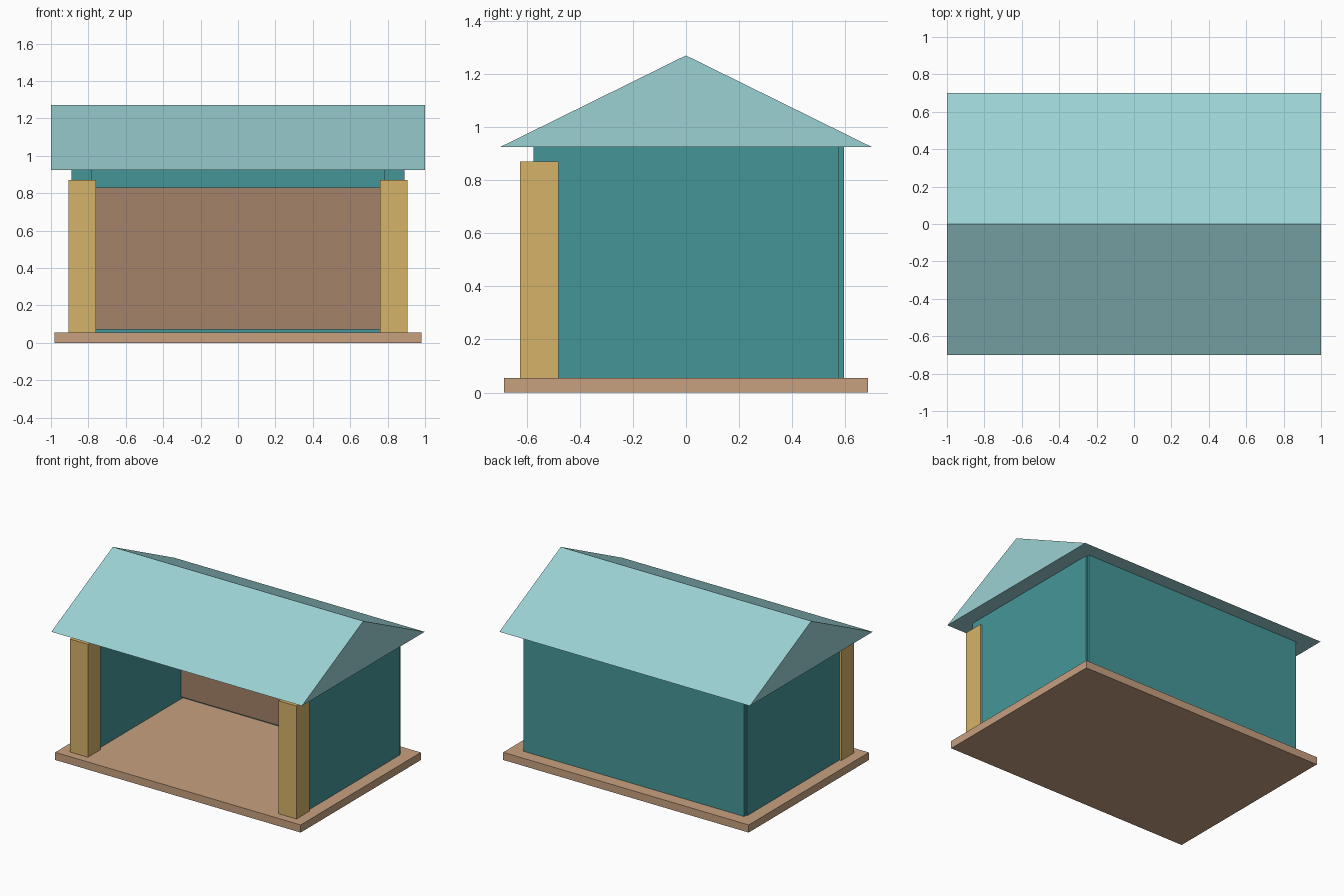
import bpy
import bmesh

if "Cube" in bpy.data.objects:
    bpy.data.objects.remove(bpy.data.objects["Cube"])


def material(name, rgb):
    # display colour converted to linear
    m = bpy.data.materials.new(name)
    m.diffuse_color = [((c + 0.055) / 1.055) ** 2.4 for c in rgb] + [1.0]
    m.use_nodes = True
    m.node_tree.nodes["Principled BSDF"].inputs["Base Color"].default_value = m.diffuse_color
    return m


teal = material("teal_wall", (0.27, 0.59, 0.60))
light_teal = material("light_teal_roof", (0.61, 0.82, 0.83))
tan = material("tan_floor", (0.78, 0.63, 0.50))
brown = material("brown_panel", (0.64, 0.51, 0.41))
gold = material("gold_post", (0.84, 0.70, 0.41))


def finish(name, bm, mat):
    bmesh.ops.recalc_face_normals(bm, faces=bm.faces)
    mesh = bpy.data.meshes.new(name)
    bm.to_mesh(mesh)
    bm.free()
    mesh.materials.append(mat)
    obj = bpy.data.objects.new(name, mesh)
    bpy.context.collection.objects.link(obj)


def box(name, xs, ys, zs, mat):
    bm = bmesh.new()
    bmesh.ops.create_cube(bm, size=1)
    for v in bm.verts:
        v.co = [r[0] if c < 0 else r[1] for c, r in zip(v.co, (xs, ys, zs))]
    finish(name, bm, mat)


# Floor slab
FLOOR, EAVE = 0.055, 0.925
box("floor", (-0.98, 0.98), (-0.685, 0.685), (0, FLOOR), tan)

# Back wall with inner panel
box("back_wall", (-0.88, 0.88), (0.485, 0.595), (FLOOR, EAVE), teal)
box("back_panel", (-0.785, 0.785), (0.465, 0.49), (0.07, 0.83), brown)

# Side walls and front posts, mirrored
for side, s in (("left", -1), ("right", 1)):
    box(side + "_wall", sorted((s * 0.78, s * 0.89)), (-0.575, 0.575), (FLOOR, EAVE), teal)
    box(side + "_front_post", sorted((s * 0.76, s * 0.905)), (-0.625, -0.48), (FLOOR, 0.87), gold)

# Gable roof: triangle profile extruded along x
bm = bmesh.new()
profile = [(-0.70, EAVE), (0.70, EAVE), (0, 1.27)]
face = bm.faces.new([bm.verts.new((-1, y, z)) for y, z in profile])
ext = bmesh.ops.extrude_face_region(bm, geom=[face], use_keep_orig=True)
bmesh.ops.translate(bm, vec=(2, 0, 0),
                    verts=[g for g in ext["geom"] if isinstance(g, bmesh.types.BMVert)])
finish("roof", bm, light_teal)
